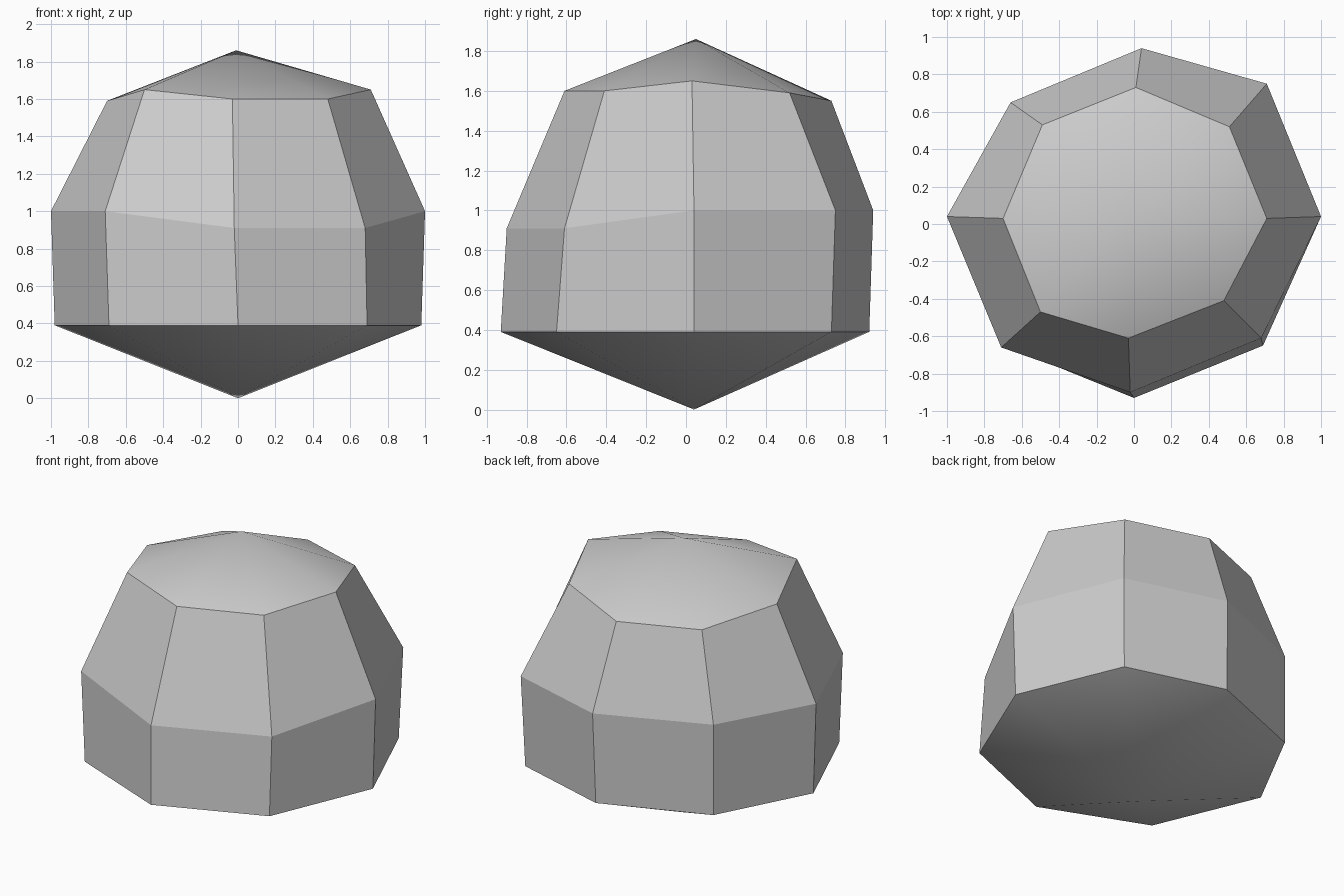
import bpy
import bmesh

cube = bpy.data.objects.get("Cube")
if cube:
    bpy.data.objects.remove(cube, do_unlink=True)

# Stone colour
stone = bpy.data.materials.new("stone grey")
stone.use_nodes = True
colour = (0.6, 0.6, 0.6, 1)
stone.diffuse_color = colour
stone.node_tree.nodes["Principled BSDF"].inputs["Base Color"].default_value = colour

# Eight-sided rings, counter-clockwise from the left side
base = [(.98, .04, .39), (.69, .73, .39), (.03, .92, .39), (-.66, .65, .39),
        (-.98, .04, .39), (-.69, -.65, .39), (0, -.93, .39), (.69, -.65, .39)]
waist = [(1, .04, 1), (.71, .75, 1), (.04, .94, 1), (-.66, .65, 1),
         (-1, .04, 1), (-.71, -.66, 1), (-.02, -.9, .91), (.68, -.61, .91)]
shoulder = [(.71, .03, 1.65), (.51, .52, 1.59), (.01, .73, 1.55), (-.49, .53, 1.55),
            (-.7, .03, 1.59), (-.5, -.47, 1.65), (-.03, -.61, 1.6), (.48, -.41, 1.6)]

bm = bmesh.new()
rings = [[bm.verts.new(p) for p in ring] for ring in (base, waist, shoulder)]
bottom_tip = bm.verts.new((0, .04, 0))
top_tip = bm.verts.new((-.01, .05, 1.86))
caps = set()
for i in range(8):
    j = (i + 1) % 8
    # Faceted sides
    for low, high in zip(rings, rings[1:]):
        bm.faces.new((low[i], low[j], high[j], high[i]))
    # Softly rounded caps
    caps.add(bm.faces.new((rings[2][i], rings[2][j], top_tip)))
    caps.add(bm.faces.new((rings[0][j], rings[0][i], bottom_tip)))
bmesh.ops.recalc_face_normals(bm, faces=bm.faces)

# Only edges inside a cap are smooth
for face in bm.faces:
    face.smooth = True
for edge in bm.edges:
    edge.smooth = all(f in caps for f in edge.link_faces)

mesh = bpy.data.meshes.new("rock")
bm.to_mesh(mesh)
bm.free()
mesh.materials.append(stone)
rock = bpy.data.objects.new("rock", mesh)
bpy.context.collection.objects.link(rock)
